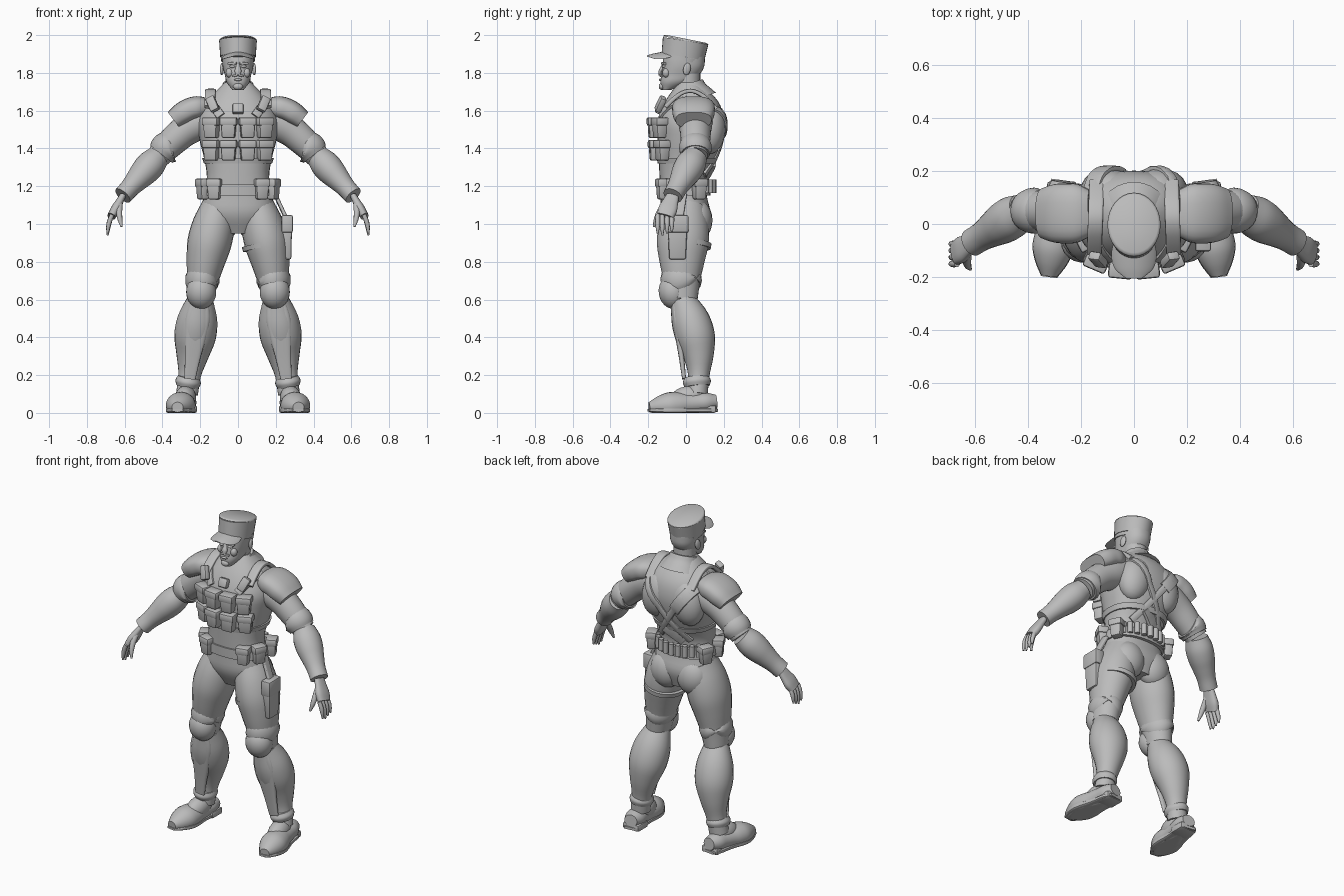
import bpy, bmesh, math
from mathutils import Vector, Euler, Matrix
from mathutils.bvhtree import BVHTree

default_cube = bpy.data.objects.get("Cube")
if default_cube:
    bpy.data.objects.remove(default_cube, do_unlink=True)

GREY = (.5, .5, .5, 1)
material = bpy.data.materials.new("plain grey")
material.use_nodes = True
material.diffuse_color = GREY
material.node_tree.nodes["Principled BSDF"].inputs["Base Color"].default_value = GREY
parts = []


def finish(name, bm, mirror):
    """Turn a bmesh into a named part, mirrored across x if asked."""
    bmesh.ops.recalc_face_normals(bm, faces=bm.faces)
    mesh = bpy.data.meshes.new(name)
    bm.to_mesh(mesh)
    bm.free()
    mesh.materials.append(material)
    part = bpy.data.objects.new(name, mesh)
    bpy.context.collection.objects.link(part)
    if mirror:
        modifier = part.modifiers.new("mirror", 'MIRROR')
        modifier.use_mirror_merge = False
    parts.append(part)
    return part


def smooth_rows(rows, steps):
    """Catmull-Rom interpolation of loft rows."""
    rows = [Vector(row) for row in rows]
    if steps == 1:
        return rows
    padded = [rows[0] * 2 - rows[1]] + rows + [rows[-1] * 2 - rows[-2]]
    result = []
    for before, start, end, after in zip(padded, padded[1:], padded[2:], padded[3:]):
        for step in range(steps):
            t = step / steps
            linear = (end - before) * t
            square = (before * 2 - start * 5 + end * 4 - after) * t * t
            cubic = (start * 3 - before - end * 3 + after) * t ** 3
            result.append(start + (linear + square + cubic) / 2)
    return result + [rows[-1]]


def tube(name, rows, ref=(1, 0, 0), axis=None, steps=4, sides=24, power=2, mirror=False):
    """Loft of superellipse rings; each row is a centre, a radius along ref and one across it."""
    rows = smooth_rows(rows, steps)
    bm = bmesh.new()
    rings = []
    for index, row in enumerate(rows):
        previous, following = rows[max(index - 1, 0)], rows[min(index + 1, len(rows) - 1)]
        tangent = Vector(axis or (following - previous)[:3]).normalized()
        along = Vector(ref)
        along = (along - tangent * along.dot(tangent)).normalized()
        across = tangent.cross(along)
        ring = []
        for side in range(sides):
            angle = math.tau * side / sides
            cosine, sine = math.cos(angle), math.sin(angle)
            u = math.copysign(abs(cosine) ** (2 / power), cosine) * row[3]
            v = math.copysign(abs(sine) ** (2 / power), sine) * row[4]
            point = Vector(row[:3]) + along * u + across * v
            point.z = max(point.z, 0)
            ring.append(bm.verts.new(point))
        rings.append(ring)
    for lower, upper in zip(rings, rings[1:]):
        for side in range(sides):
            following = (side + 1) % sides
            bm.faces.new((lower[side], lower[following], upper[following], upper[side]))
    bm.faces.new(rings[0])
    bm.faces.new(rings[-1])
    return finish(name, bm, mirror)


def limb(name, start, end, radii, flat=1, bow=(0, 0, 0), **options):
    """Tube between two joints with evenly spaced radii, bowed at the middle."""
    rows = []
    for index, radius in enumerate(radii):
        t = index / (len(radii) - 1)
        centre = Vector(start).lerp(Vector(end), t) + Vector(bow) * math.sin(math.pi * t)
        rows.append((*centre, radius, radius * flat))
    return tube(name, rows, **options)


def body(name, bottom, spacing, widths, fronts, backs, **options):
    """Upright loft from half widths and front and back depths at even heights."""
    rows = []
    for index, (width, front, back) in enumerate(zip(widths, fronts, backs)):
        height = bottom + spacing * index
        rows.append((0, (back - front) / 2, height, width, (front + back) / 2))
    return tube(name, rows, axis=(0, 0, 1), sides=32, power=2.3, **options)


def placed(bm, location, rotation):
    bm.transform(Matrix.Translation(location) @ Euler(rotation).to_matrix().to_4x4())
    return bm


def box(name, location, size, rotation=(0, 0, 0), taper=1, bevel=.01, mirror=False):
    bm = bmesh.new()
    bmesh.ops.create_cube(bm, size=1)
    for vert in bm.verts:
        narrow = taper if vert.co.z < 0 else 1
        vert.co *= Vector((narrow, narrow, 1)).to_tuple() and 1
        vert.co = Vector((vert.co.x * size[0] * narrow, vert.co.y * size[1] * narrow, vert.co.z * size[2]))
    bmesh.ops.bevel(bm, geom=bm.edges[:], offset=bevel, segments=2, affect='EDGES', profile=.5)
    return finish(name, placed(bm, location, rotation), mirror)


def pouch(name, location, width, depth, height, yaw, mirror=True):
    """Tapered pouch with an overhanging flap."""
    x, y, z = location
    box(name, location, (width, depth, height), (0, 0, yaw), .8, mirror=mirror)
    box(name + "_flap", (x, y, z + height * .3), (width + .006, depth + .006, height * .4), (0, 0, yaw), mirror=mirror)


def blob(name, location, size, rotation=(0, 0, 0), mirror=False):
    bm = bmesh.new()
    bmesh.ops.create_uvsphere(bm, u_segments=20, v_segments=12, radius=1)
    bmesh.ops.scale(bm, vec=size, verts=bm.verts)
    return finish(name, placed(bm, location, rotation), mirror)


# Torso
torso = body("torso", .95, .1, (.1, .19, .18, .165, .18, .205, .215, .165, .07),
             (.08, .13, .135, .14, .145, .15, .15, .11, .04), (.1, .13, .11, .11, .155, .19, .2, .17, .07))
blades = blob("shoulder_blades", (.1, .125, 1.51), (.1, .085, .14), (0, -.2, 0), True)
blob("buttocks", (.09, .06, 1.02), (.1, .08, .11), mirror=True)
trees = [BVHTree.FromPolygons([vert.co for vert in part.data.vertices],
                              [face.vertices for face in part.data.polygons]) for part in (torso, blades)]


def surface(x, z, side):
    """Outermost y of the torso at x and z, on the front (-1) or the back (1)."""
    origins = [Vector((sign * x, side, z)) for sign in (-1, 1)]
    hits = [tree.ray_cast(origin, Vector((0, -side, 0)))[0] for tree in trees for origin in origins]
    return side * max([side * hit.y for hit in hits if hit], default=0)


def strap(name, start, end, side, width, mirror=False):
    rows = []
    for index in range(13):
        x, z = Vector(start).lerp(Vector(end), index / 12)
        rows.append((x, surface(x, z, side), z, .012, width))
    tube(name, rows, ref=(0, 1, 0), steps=1, sides=12, power=5, mirror=mirror)


# Chest rig, straps and pouches
for z in (1.51, 1.39):
    for x, yaw in ((.05, .1), (.14, .4)):
        pouch("chest_pouch", (x, surface(x, z, -1) - .02, z), .085, .065, .11, yaw)
strap("front_strap", (.09, 1.57), (.155, 1.66), -1, .024, True)
box("strap_buckle", (.135, -.135, 1.635), (.05, .035, .085), (-.35, .45, .15), mirror=True)
box("throat_clasp", (0, -.14, 1.61), (.06, .035, .055), (-.4, 0, 0))
body("rig_band", 1.32, .03, (.18, .19), (.15, .155), (.155, .165), steps=1)
limb("shoulder_strap", (.15, -.11, 1.62), (.14, .16, 1.61), [.028] * 7, .4, (0, 0, .09), power=5, mirror=True)
strap("back_strap", (.16, 1.63), (-.1, 1.26), 1, .02, True)
strap("back_strap_pad", (-.16, 1.62), (-.06, 1.48), 1, .036)
strap("lower_back_pad", (.03, 1.34), (-.07, 1.26), 1, .045)

# Belt
body("belt", 1.15, .06, (.19, .185), (.145, .147), (.13, .127), steps=1)
for x, y, yaw in ((.125, -.125, .25), (.185, -.06, 1.1), (.185, .07, 2)):
    pouch("belt_pouch", (x, y, 1.185), .075, .06, .11, yaw)
for index in range(-4, 5):
    x, y = .17 * math.sin(index / 4), .145 * math.cos(index / 4)
    limb("belt_shell", (x, y, 1.165), (x, y, 1.235), (.016, .016), steps=1, sides=10)

# Collar, neck and head
limb("collar", (0, .04, 1.66), (0, .015, 1.745), (.13, .11, .09, .08), .95)
limb("neck", (0, .01, 1.65), (0, .01, 1.8), (.075, .066, .066))
body("head", 1.71, .04, (.03, .06, .07, .08, .084, .084), (.125, .135, .13, .125, .122, .115),
     (-.08, .02, .07, .095, .1, .1))
limb("nose", (0, -.12, 1.85), (0, -.138, 1.79), (.008, .012, .018, .012), .7, sides=12)
box("brow", (.03, -.117, 1.85), (.05, .02, .014), (0, .1, .25), bevel=.005, mirror=True)
blob("eye", (.03, -.117, 1.834), (.015, .01, .008), (0, 0, .3), True)
blob("cheek", (.045, -.105, 1.8), (.02, .02, .025), mirror=True)
box("moustache", (.015, -.134, 1.786), (.034, .014, .012), (0, .25, .3), bevel=.004, mirror=True)
blob("lower_lip", (0, -.134, 1.764), (.02, .01, .007))
blob("chin", (0, -.128, 1.728), (.026, .016, .018))
blob("ear", (.085, .005, 1.82), (.01, .02, .033), (-.2, 0, .2), True)

# Cap with a tilted crown and drooping brim
limb("cap_band", (0, -.02, 1.865), (0, -.016, 1.885), (.09, .091), 1.25, steps=1, sides=32)
limb("cap", (0, -.016, 1.885), (0, -.002, 1.97), (.094, .1), 1.22, steps=1, sides=32)
limb("cap_crown", (0, -.002, 1.97), (0, 0, 1.98), (.1, .098, .09), 1.22, steps=1, sides=32)
brim = limb("cap_brim", (0, -.08, 1.91), (0, -.205, 1.89), (.08, .085, .082, .068, .03), .1)
for vert in brim.data.vertices:
    vert.co.z -= vert.co.x ** 2 * 4

# Arms
SHOULDER, ELBOW = Vector((.15, .05, 1.56)), Vector((.42, .05, 1.36))
WRIST, KNUCKLES = Vector((.61, -.07, 1.15)), Vector((.67, -.11, 1.04))
ARM = dict(ref=(0, 1, 0), mirror=True)
limb("upper_arm", SHOULDER, ELBOW, (.09, .09, .083, .077, .065), bow=(0, 0, .03), **ARM)
limb("sleeve_cuff", SHOULDER.lerp(ELBOW, .74), SHOULDER.lerp(ELBOW, .95), (.077, .086, .085, .075), bow=(0, 0, .01), **ARM)
limb("forearm", ELBOW, WRIST, (.065, .08, .078, .066, .055, .053), .95, **ARM)
limb("shoulder_pad", (.17, .04, 1.62), (.34, .04, 1.55), (.09, .11, .113, .11, .095), .55, (0, 0, .02), power=2.6, **ARM)
for y in (.01, .06):
    box("arm_patch", (.36, y, 1.48), (.025, .035, .075), (0, -.75, 0), bevel=.006, mirror=True)

# Hands
limb("palm", WRIST, KNUCKLES, (.033, .042, .05, .045), .5, power=2.5, **ARM)
for finger in range(4):
    y = -.15 + .025 * finger
    tip = .94 + .01 * abs(finger - 1)
    limb("finger", (.666, y, 1.05), (.69, y, tip), (.012, .013, .011, .005), bow=(.006, 0, 0), sides=10, **ARM)
limb("thumb", (.625, -.1, 1.12), (.616, -.17, .985), (.016, .017, .014, .006), bow=(.008, -.01, 0), sides=10, **ARM)

# Legs
HIP, KNEE, ANKLE = Vector((.1, 0, 1.1)), Vector((.2, -.02, .6)), Vector((.27, .06, .1))
limb("thigh", HIP, KNEE, (.09, .112, .117, .102, .083, .07), 1.17, (.012, -.01, 0), mirror=True)
limb("lower_leg", KNEE, ANKLE, (.07, .105, .11, .085, .06, .058), .95, (0, .04, 0), mirror=True)
blob("knee_pad", (.195, -.07, .64), (.08, .075, .09), (.15, 0, .1), True)
limb("knee_strap", HIP.lerp(KNEE, .75), HIP.lerp(KNEE, .83), (.085, .092, .085), 1.2, (.01, -.01, 0), mirror=True)
limb("shin_guard", (.2, -.06, .6), (.255, -.01, .18), (.045, .065, .055, .04, .03), .35, power=3, mirror=True)
limb("ankle_cuff", (.26, .055, .19), (.268, .06, .14), (.058, .068, .06), 1.1, mirror=True)

# Boots with flat soles
BOOT = (.04, .058, .06, .065, .075, .077, .06, .03)
limb("boot", (.27, .16, .06), (.32, -.195, .03), BOOT, .9, mirror=True)
blob("boot_instep", (.278, .01, .08), (.056, .1, .062), (.2, 0, .1), True)
limb("boot_sole", (.27, .165, .014), (.32, -.2, .014), BOOT, .2, power=5, mirror=True)
box("boot_heel", (.272, .11, .02), (.11, .1, .04), mirror=True)

# Thigh holster on the left leg
pouch("holster", (.26, -.045, .93), .055, .11, .235, 0, mirror=False)
limb("holster_hanger", (.195, -.02, 1.16), (.255, -.04, 1.03), (.01, .01), 2.5, steps=1, power=5)
limb("holster_thigh_strap", HIP.lerp(KNEE, .4), HIP.lerp(KNEE, .45), (.122, .12), 1.17, (.012, -.01, 0), steps=1)

# Smooth shading with sharp edges kept
for part in bpy.context.selected_objects:
    part.select_set(False)
for part in parts:
    part.select_set(True)
bpy.context.view_layer.objects.active = parts[0]
bpy.ops.object.shade_smooth_by_angle(angle=math.radians(40))
